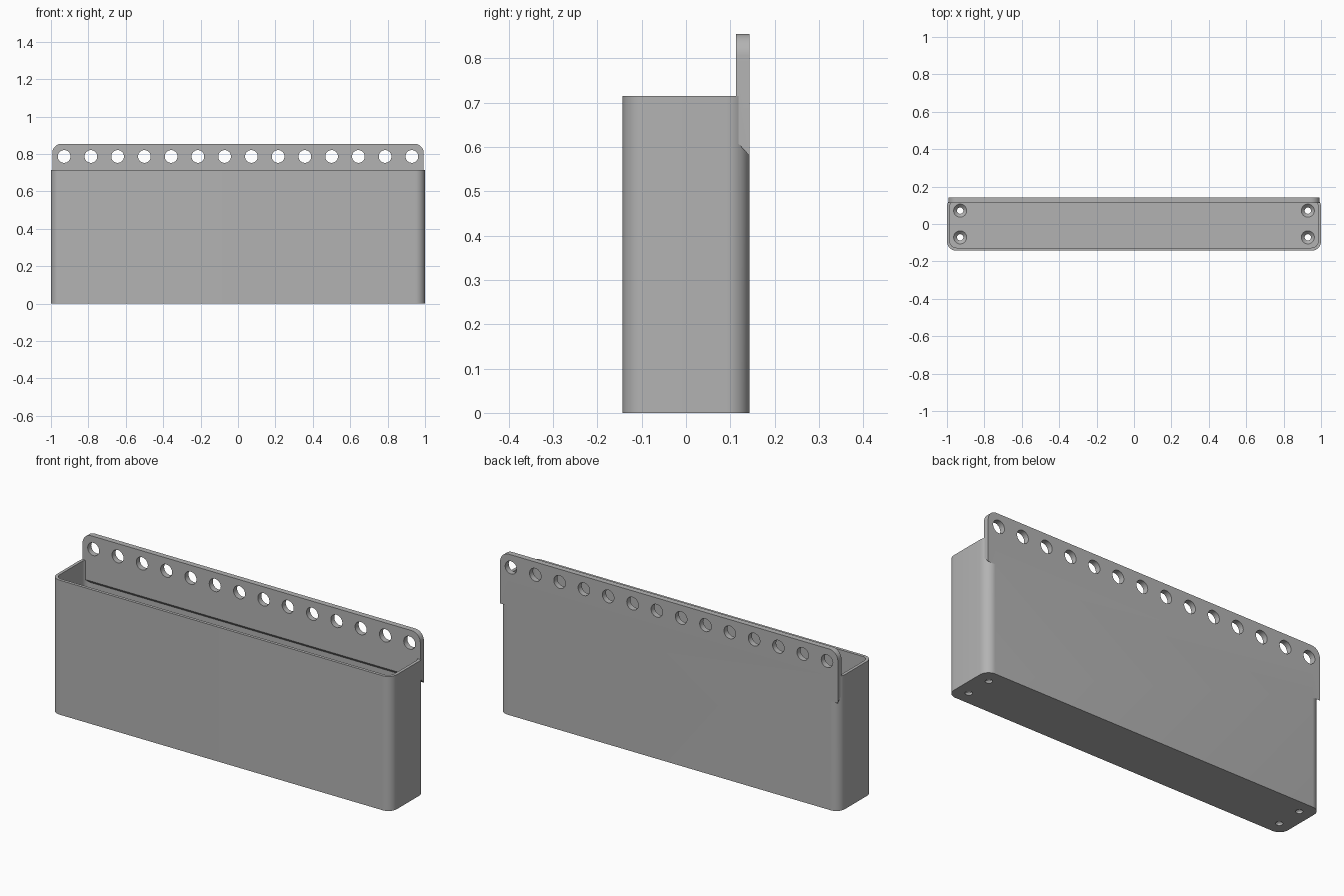
import bpy, bmesh, math
from mathutils import Vector

HX, HY = 1.0, 0.143          # half width and half depth of the bin
TOP, WALL, FLOOR = 0.715, 0.016, 0.03
PITCH = 0.143                # spacing of the mounting holes

if "Cube" in bpy.data.objects:
    bpy.data.objects.remove(bpy.data.objects["Cube"], do_unlink=True)

grey = bpy.data.materials.new("grey plastic")
grey.use_nodes = True
grey.diffuse_color = (0.45, 0.45, 0.45, 1)
grey.node_tree.nodes["Principled BSDF"].inputs["Base Color"].default_value = (0.45, 0.45, 0.45, 1)


def rounded(x0, x1, y0, y1, radii, steps=10):
    """Rectangle outline; radii run from the upper right corner, anticlockwise."""
    corners = [(x1, y1, -1, -1), (x0, y1, 1, -1), (x0, y0, 1, 1), (x1, y0, -1, 1)]
    pts = []
    for i, ((x, y, sx, sy), r) in enumerate(zip(corners, radii)):
        if r == 0:
            pts.append((x, y))
            continue
        for k in range(steps + 1):
            a = math.pi / 2 * (i + k / steps)
            pts.append((x + sx * r + r * math.cos(a), y + sy * r + r * math.sin(a)))
    return pts


def finish(name, bm):
    bmesh.ops.recalc_face_normals(bm, faces=bm.faces)
    mesh = bpy.data.meshes.new(name)
    bm.to_mesh(mesh)
    bm.free()
    mesh.materials.append(grey)
    obj = bpy.data.objects.new(name, mesh)
    bpy.context.collection.objects.link(obj)
    return obj


def prism(name, outline, place, depth):
    bm = bmesh.new()
    face = bm.faces.new([bm.verts.new(place(*p)) for p in outline])
    new = bmesh.ops.extrude_face_region(bm, geom=[face])["geom"]
    verts = [v for v in new if isinstance(v, bmesh.types.BMVert)]
    bmesh.ops.translate(bm, verts=verts, vec=Vector(depth))
    return finish(name, bm)


def lathe(bm, x, profile, y=0.0, z=0.0, axis="Z", sides=32):
    """Stack of rings (radius, offset) along an axis, capped at both ends."""
    rings = []
    for r, h in profile:
        ring = []
        for k in range(sides):
            c, s = (r * f(2 * math.pi * k / sides) for f in (math.cos, math.sin))
            ring.append(bm.verts.new((x + c, y + s, z + h) if axis == "Z" else (x + c, y + h, z + s)))
        rings.append(ring)
    for a, b in zip(rings, rings[1:]):
        for k in range(sides):
            j = (k + 1) % sides
            bm.faces.new((a[k], a[j], b[j], b[k]))
    bm.faces.new(rings[0])
    bm.faces.new(rings[-1])


def combine(target, other, operation):
    mod = target.modifiers.new(operation.title(), "BOOLEAN")
    mod.operation, mod.object, mod.solver = operation, other, "EXACT"
    bpy.ops.object.select_all(action="DESELECT")
    bpy.context.view_layer.objects.active = target
    target.select_set(True)
    bpy.ops.object.modifier_apply(modifier=mod.name)
    bpy.data.objects.remove(other, do_unlink=True)


# Open bin with rounded upright corners
bin_body = prism("hanging_bin", rounded(-HX, HX, -HY, HY, [0.05] * 4),
                 lambda x, y: (x, y, 0), (0, 0, TOP))
ix, iy = HX - WALL, HY - WALL
cavity = prism("cavity_cutter", rounded(-ix, ix, -iy, iy, [0.05 - WALL] * 4),
               lambda x, y: (x, y, FLOOR), (0, 0, TOP))
combine(bin_body, cavity, "DIFFERENCE")

# Mounting plate along the back, with a sloped lower edge
PX, PLATE_FRONT, PLATE_LOW = 0.993, 0.113, 0.58
plate = prism("mounting_plate", rounded(-PX, PX, PLATE_LOW, 0.855, [0.05, 0.05, 0, 0]),
              lambda x, z: (x, HY, z), (0, PLATE_FRONT - HY, 0))
for v in plate.data.vertices:
    if v.co.z < PLATE_LOW + 0.001 and v.co.y < PLATE_FRONT + 0.001:
        v.co.z += 0.033
combine(bin_body, plate, "UNION")

# Row of round mounting holes and four countersunk floor holes
bm = bmesh.new()
for i in range(14):
    lathe(bm, (i - 6.5) * PITCH, [(0.034, 0.05), (0.034, 0.2)], z=0.787, axis="Y")
for x in (-6.5 * PITCH, 6.5 * PITCH):
    for y in (-PITCH / 2, PITCH / 2):
        lathe(bm, x, [(0.017, -0.02), (0.017, 0.012), (0.035, FLOOR), (0.035, 0.05)], y=y)
combine(bin_body, finish("hole_cutter", bm), "DIFFERENCE")

bin_body.select_set(True)
bpy.context.view_layer.objects.active = bin_body
bpy.ops.object.shade_smooth_by_angle(angle=math.radians(30))
